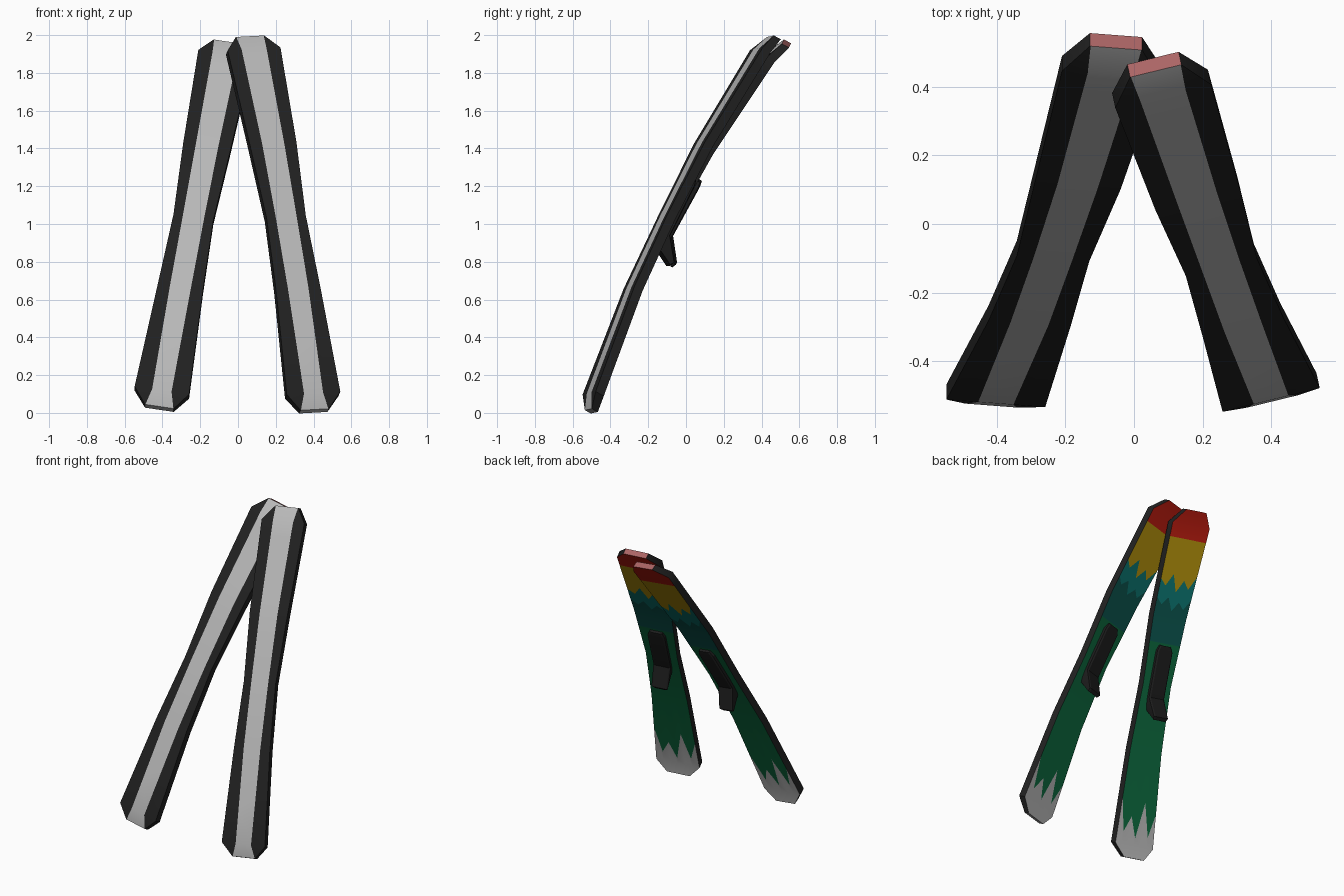
import bpy, bmesh
from mathutils import Vector, Matrix

if "Cube" in bpy.data.objects:
    bpy.data.objects.remove(bpy.data.objects["Cube"])

COLOURS = {
    "white": (0.48, 0.48, 0.48), "black": (0.015, 0.015, 0.015),
    "green": (0.004, 0.147, 0.05), "dark_teal": (0.004, 0.1, 0.085),
    "teal": (0.004, 0.21, 0.19), "yellow": (0.53, 0.33, 0.004),
    "red": (0.6, 0.014, 0.006), "pink": (0.41, 0.13, 0.13),
    "binding_black": (0.012, 0.012, 0.012),
}
NAMES = list(COLOURS)
MATS = []
for name, rgb in COLOURS.items():
    m = bpy.data.materials.new(name)
    m.use_nodes = True
    m.diffuse_color = (*rgb, 1)
    bsdf = m.node_tree.nodes["Principled BSDF"]
    bsdf.inputs["Base Color"].default_value = (*rgb, 1)
    bsdf.inputs["Roughness"].default_value = 0.7
    MATS.append(m)

# length position, half width, stripe half width, bow of running face, thickness
STATIONS = [
    (-0.08, 0.077, 0.075, -0.035, 0.037), (0.0, 0.146, 0.052, 0.0, 0.05),
    (0.60, 0.121, 0.056, 0.055, 0.05), (1.02, 0.107, 0.057, 0.062, 0.05),
    (1.46, 0.127, 0.060, 0.055, 0.05), (2.05, 0.144, 0.068, 0.0, 0.05),
    (2.145, 0.077, 0.075, -0.038, 0.043),
]
# zigzag paint borders across the width
ZIG_WHITE = [0.22, 0.07, 0.28, 0.05, 0.18, 0.08, 0.29]
ZIG_TEAL = [1.59, 1.52, 1.56, 1.50, 1.58, 1.53, 1.57]
ZIG_YELLOW = [1.74, 1.65, 1.70, 1.62, 1.73, 1.65, 1.69]
KNOTS = len(ZIG_WHITE)
# rows along the ski, each with the paint colour that starts there
ROWS = [(-0.08, "white"), (0.0, "white"), (ZIG_WHITE, "green"),
        (0.60, "green"), (1.02, "green"), (1.29, "dark_teal"),
        (1.46, "dark_teal"), (ZIG_TEAL, "teal"), (ZIG_YELLOW, "yellow"),
        (1.96, "red"), (2.05, "red"), (2.145, "red")]


def station(v):
    for a, b in zip(STATIONS, STATIONS[1:]):
        if v <= b[0]:
            t = (v - a[0]) / (b[0] - a[0])
            return [p + (q - p) * t for p, q in zip(a[1:], b[1:])]


def deck(v):
    """Height of the painted face."""
    _, _, bow, thick = station(v)
    return bow - thick


def ring(row):
    """Cross-section: painted face, then running face with its stripe."""
    vs = row if isinstance(row, list) else [row] * KNOTS
    pts = []
    for i, v in enumerate(vs):
        u = 2 * i / (KNOTS - 1) - 1
        pts.append((station(v)[0] * u, v, deck(v)))
    for v, sign, order in ((vs[-1], 1, (0, 1)), (vs[0], -1, (1, 0))):
        s = station(v)
        pts += [(sign * s[k], v, s[2]) for k in order]
    return pts


def finish(bm, name, frame, angle):
    bmesh.ops.recalc_face_normals(bm, faces=bm.faces)
    bm.transform(frame)
    me = bpy.data.meshes.new(name)
    bm.to_mesh(me)
    bm.free()
    for m in MATS:
        me.materials.append(m)
    ob = bpy.data.objects.new(name, me)
    bpy.context.collection.objects.link(ob)
    bpy.ops.object.select_all(action='DESELECT')
    ob.select_set(True)
    bpy.context.view_layer.objects.active = ob
    bpy.ops.object.shade_smooth_by_angle(angle=angle)


def make_ski(name, frame):
    bm = bmesh.new()
    rings = [[bm.verts.new(p) for p in ring(r)] for r, _ in ROWS]
    n = len(rings[0])

    def face(verts, colour):
        bm.faces.new(verts).material_index = NAMES.index(colour)

    for (a, b), (_, paint) in zip(zip(rings, rings[1:]), ROWS):
        for i in range(n):
            j = (i + 1) % n
            if i < KNOTS - 1:
                colour = paint
            else:
                colour = "white" if i == KNOTS + 1 else "black"
            face((a[i], a[j], b[j], b[i]), colour)
    # end caps
    face(rings[0], "white")
    face(rings[-1], "pink")
    finish(bm, name, frame, 0.65)


def make_binding(name, frame):
    # length position, height above the deck, half width, length at deck
    rows = [(1.275, 0.018, 0.042, 1.275), (1.24, 0.024, 0.058, 1.24),
            (0.94, 0.024, 0.058, 0.94), (0.825, 0.108, 0.055, 0.89),
            (0.803, 0.098, 0.046, 0.86)]
    bm = bmesh.new()
    rings = []
    for v, out, half, base in rows:
        low = deck(base) + 0.01
        top = deck(base) - out
        rings.append([bm.verts.new(p) for p in (
            (-half, base, low), (half, base, low),
            (half, v, top + 0.006), (half - 0.01, v, top),
            (0.01 - half, v, top), (-half, v, top + 0.006))])
    for a, b in zip(rings, rings[1:]):
        for i in range(6):
            j = (i + 1) % 6
            bm.faces.new((a[i], a[j], b[j], b[i]))
    bm.faces.new(rings[0])
    bm.faces.new(rings[-1])
    for f in bm.faces:
        f.material_index = NAMES.index("binding_black")
    finish(bm, name, frame, 0.4)


def leaning_frame(tail, tip, across):
    along = (Vector(tip) - Vector(tail)).normalized()
    face = Vector(across).cross(along).normalized()
    side = along.cross(face)
    m = Matrix((side, along, face)).transposed().to_4x4()
    m.translation = tail
    return m


# the two skis lean back and cross near their tips
for side, tail, tip, across in (
        ("left", (0.400, -0.513, 0.105), (0.086, 0.37, 1.922), (0.97, 0.235, 0.05)),
        ("right", (-0.403, -0.523, 0.12), (-0.069, 0.432, 1.895), (0.985, -0.07, -0.135))):
    frame = leaning_frame(tail, tip, across)
    make_ski(side + "_ski", frame)
    make_binding(side + "_binding", frame)
